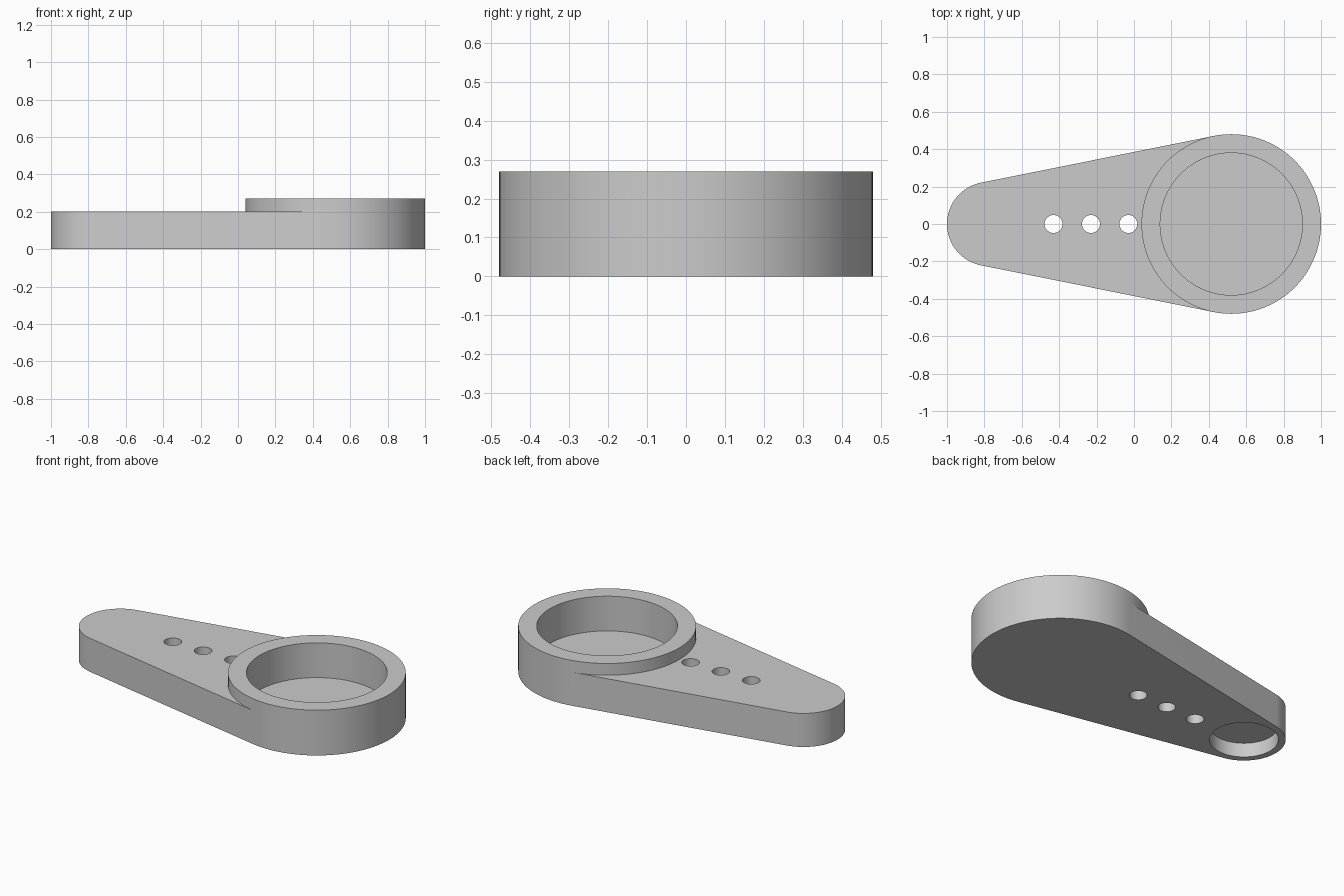
import bpy, bmesh
from math import acos, cos, sin, pi, tau, radians

cube = bpy.data.objects.get("Cube")
if cube:
    bpy.data.objects.remove(cube, do_unlink=True)

# Main dimensions
BIG_X, BIG_R, BORE_R = 0.52, 0.48, 0.38
TIP_X, TIP_R, POCKET_R = -0.775, 0.225, 0.186
PLATE_Z, COLLAR_Z, FLOOR_Z, POCKET_Z = 0.20, 0.27, 0.063, 0.085
HOLE_R, HOLE_XS = 0.048, (-0.43, -0.23, -0.03)

# Angle at which the straight sides touch both round ends
phi = acos((TIP_R - BIG_R) / (BIG_X - TIP_X))

bm = bmesh.new()


def arc(cx, r, start, end, steps, z):
    """Vertices along an arc, both ends included."""
    angles = [start + (end - start) * i / steps for i in range(steps + 1)]
    return [bm.verts.new((cx + r * cos(a), r * sin(a), z)) for a in angles]


def circle(cx, r, z, steps):
    return arc(cx, r, 0, tau * (steps - 1) / steps, steps - 1, z)


def wall(low, high, closed=True):
    n = len(low)
    for i in range(n if closed else n - 1):
        j = (i + 1) % n
        bm.faces.new((low[i], low[j], high[j], high[i]))


def cap(*loops):
    """Flat face bounded by the first loop, with the other loops as openings."""
    edges = []
    for loop in loops:
        for a, b in zip(loop, loop[1:] + loop[:1]):
            edges.append(bm.edges.get((a, b)) or bm.edges.new((a, b)))
    bmesh.ops.triangle_fill(bm, edges=edges, use_beauty=True, normal=(0, 0, 1))


# Outer walls of the tapered plate and the raised collar
outer0, outer1, outer2 = [arc(BIG_X, BIG_R, -phi, phi, 72, z) for z in (0, PLATE_Z, COLLAR_Z)]
tip0, tip1 = [arc(TIP_X, TIP_R, phi, tau - phi, 48, z) for z in (0, PLATE_Z)]
step = (tau - 2 * phi) / 56
inner1, inner2 = [arc(BIG_X, BIG_R, phi + step, tau - phi - step, 54, z)
                  for z in (PLATE_Z, COLLAR_Z)]
wall(outer0 + tip0, outer1 + tip1)
wall(outer1, outer2, closed=False)
wall([outer1[-1]] + inner1 + [outer1[0]], [outer2[-1]] + inner2 + [outer2[0]], closed=False)

# Row of through holes
holes0 = [circle(x, HOLE_R, 0, 32) for x in HOLE_XS]
holes1 = [circle(x, HOLE_R, PLATE_Z, 32) for x in HOLE_XS]
for low, high in zip(holes0, holes1):
    wall(low, high)

# Large recess inside the collar
bore_floor = circle(BIG_X, BORE_R, FLOOR_Z, 128)
bore_rim = circle(BIG_X, BORE_R, COLLAR_Z, 128)
wall(bore_floor, bore_rim)
bm.faces.new(bore_floor)

# Shallow round pocket under the narrow end
pocket_rim = circle(TIP_X, POCKET_R, 0, 64)
pocket_roof = circle(TIP_X, POCKET_R, POCKET_Z, 64)
wall(pocket_rim, pocket_roof)
bm.faces.new(pocket_roof)

# Flat surfaces: underside, plate top, collar top
cap(outer0 + tip0, pocket_rim, *holes0)
cap([outer1[-1]] + tip1 + [outer1[0]] + inner1[::-1], *holes1)
cap(outer2 + inner2, bore_rim)

bmesh.ops.recalc_face_normals(bm, faces=bm.faces[:])
mesh = bpy.data.meshes.new("arm_with_collar")
bm.to_mesh(mesh)
bm.free()

# Single grey material
grey = bpy.data.materials.new("light_grey")
grey.use_nodes = True
color = (0.6, 0.6, 0.6, 1)
grey.diffuse_color = color
grey.node_tree.nodes["Principled BSDF"].inputs["Base Color"].default_value = color
mesh.materials.append(grey)

arm = bpy.data.objects.new("arm_with_collar", mesh)
bpy.context.collection.objects.link(arm)
bpy.ops.object.select_all(action="DESELECT")
arm.select_set(True)
bpy.context.view_layer.objects.active = arm
bpy.ops.object.shade_smooth_by_angle(angle=radians(30))
